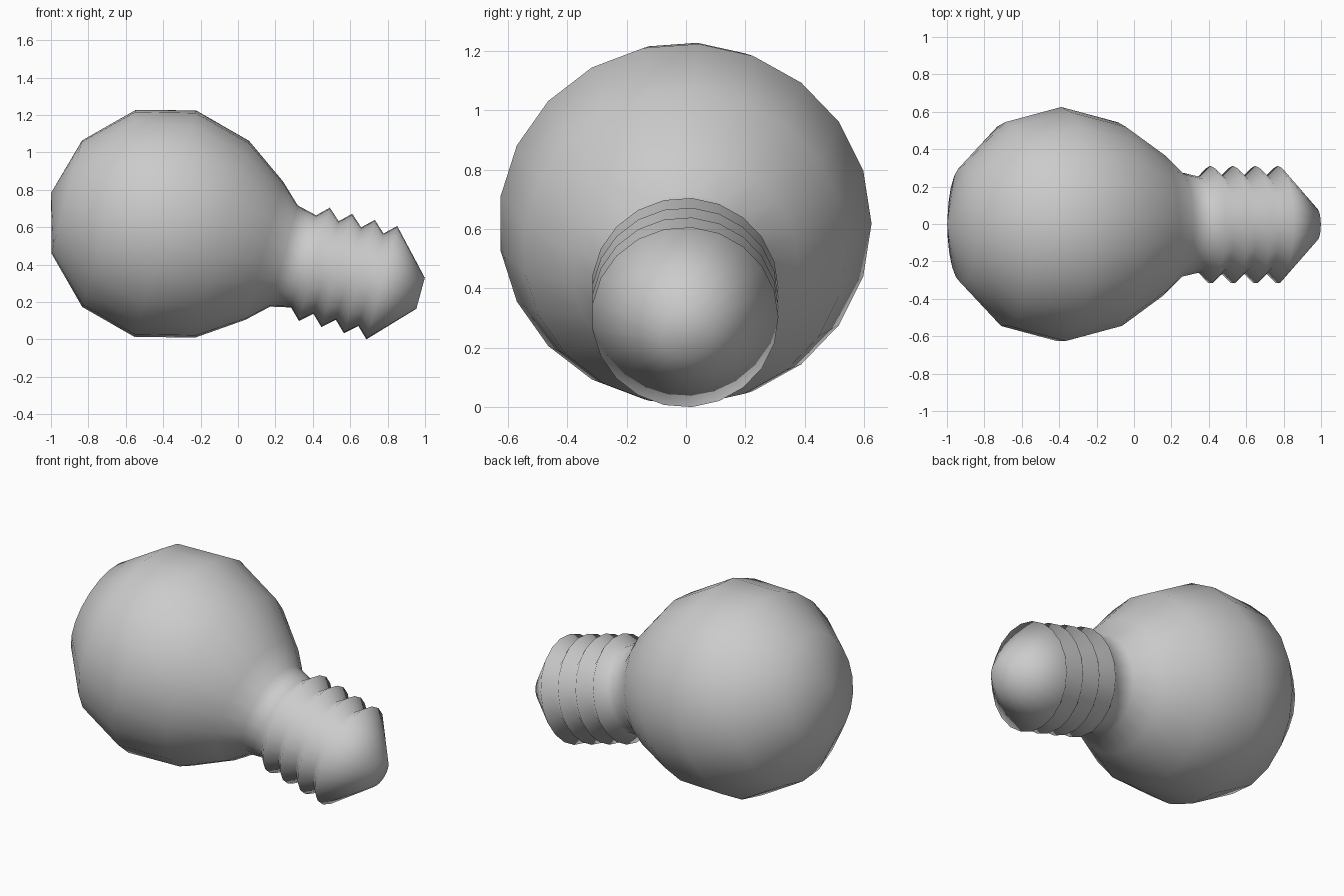
import bpy, bmesh, math
from mathutils import Matrix, Vector

if "Cube" in bpy.data.objects:
    bpy.data.objects.remove(bpy.data.objects["Cube"])

SIDES = 21
TILT = math.radians(15.25)

# Profile along the bulb axis: (distance from glass pole, radius)
profile = [(0.086, 0.313), (0.321, 0.548), (0.632, 0.629), (0.947, 0.547),
           (1.181, 0.384), (1.290, 0.281), (1.399, 0.256)]
# Screw threads: ridges with valleys between them
for i in range(4):
    s = 1.4586 + i * 0.1245
    profile.append((s, 0.315))
    if i < 3:
        profile.append((s + 0.0645, 0.257))
# Contact tip
profile.append((2.047, 0.086))

# Lathe the profile around local x
bm = bmesh.new()
rings = []
for s, r in profile:
    rings.append([bm.verts.new((s, r * math.cos(2 * math.pi * k / SIDES),
                                r * math.sin(2 * math.pi * k / SIDES)))
                  for k in range(SIDES)])
pole = bm.verts.new((0, 0, 0))
for k in range(SIDES):
    n = (k + 1) % SIDES
    bm.faces.new((pole, rings[0][k], rings[0][n]))
    for a, b in zip(rings, rings[1:]):
        bm.faces.new((a[k], b[k], b[n], a[n]))
bm.faces.new(rings[-1])
bmesh.ops.recalc_face_normals(bm, faces=bm.faces)

# Tip the bulb over so it rests on glass and thread
bmesh.ops.transform(bm, verts=bm.verts, matrix=Matrix.Rotation(TILT, 4, 'Y'))
lo = [min(v.co[i] for v in bm.verts) for i in range(3)]
hi = [max(v.co[i] for v in bm.verts) for i in range(3)]
bmesh.ops.translate(bm, verts=bm.verts, vec=Vector((-(lo[0] + hi[0]) / 2,
                                                    -(lo[1] + hi[1]) / 2, -lo[2])))
for f in bm.faces:
    f.smooth = True

mesh = bpy.data.meshes.new("light_bulb")
bm.to_mesh(mesh)
bm.free()
grey = bpy.data.materials.new("light_grey")
grey.diffuse_color = (0.6, 0.6, 0.6, 1)
grey.use_nodes = True
grey.node_tree.nodes["Principled BSDF"].inputs["Base Color"].default_value = grey.diffuse_color
mesh.materials.append(grey)
bulb = bpy.data.objects.new("light_bulb", mesh)
bpy.context.collection.objects.link(bulb)
